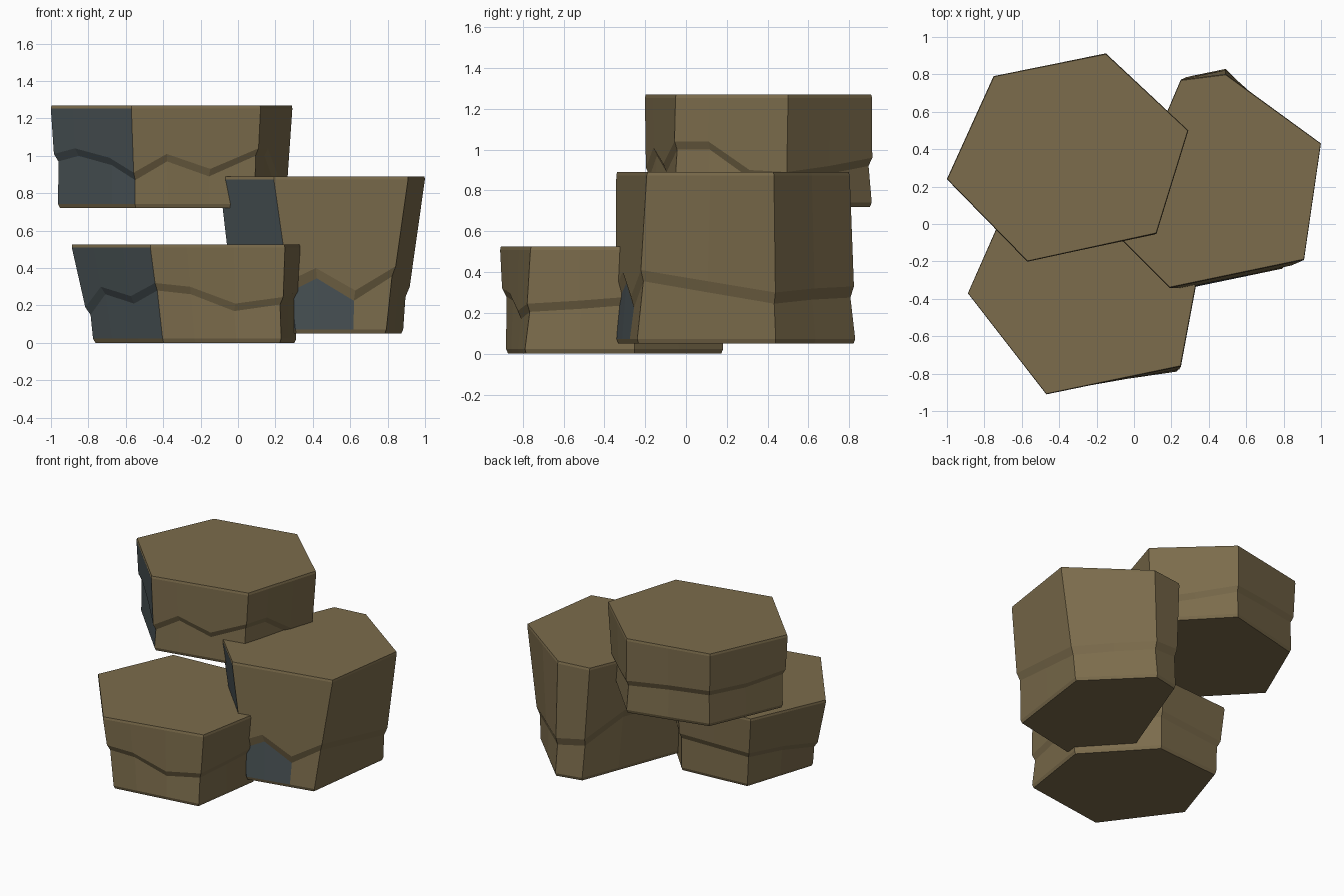
import bpy, bmesh
from mathutils import Vector

if "Cube" in bpy.data.objects:
    bpy.data.objects.remove(bpy.data.objects["Cube"])


def material(name, rgb):
    m = bpy.data.materials.new(name)
    m.diffuse_color = (*rgb, 1)
    m.use_nodes = True
    m.node_tree.nodes["Principled BSDF"].inputs["Base Color"].default_value = m.diffuse_color
    return m


BROWN = material("brown_stone", (0.20, 0.15, 0.072))
SLATE = material("blue_slate", (0.065, 0.083, 0.089))


def stone(name, z0, z1, top, bottom, ledge, thick, slate_cells=()):
    """Six-sided tapered block with a zigzag ledge running round it.
    Corners go counter-clockwise from the left; side 0 is slate.
    ledge: for each side, (fraction along side, ledge height)."""
    bm = bmesh.new()
    centre = sum((Vector(p) for p in bottom + top), Vector((0, 0))) / 12
    stations = [(e, f, z) for e, side in enumerate(ledge) for f, z in side]

    def ring(height, scale):
        out = []
        for e, f, zl in stations:
            z = height(zl)
            t = (z - z0) / (z1 - z0)
            n = (e + 1) % 6
            hi = Vector(top[e]).lerp(Vector(top[n]), f)
            lo = Vector(bottom[e]).lerp(Vector(bottom[n]), f)
            p = centre + (lo.lerp(hi, t) - centre) * scale
            out.append(bm.verts.new((p.x, p.y, z)))
        return out

    # worn bottom edge, lower wall, ledge, upper wall, worn top edge
    rings = [
        ring(lambda z: z0, 0.985),
        ring(lambda z: z0 + 0.022, 1.0),
        ring(lambda z: z - thick, 0.972),
        ring(lambda z: z, 1.005),
        ring(lambda z: z1 - 0.016, 1.003),
        ring(lambda z: z1, 0.995),
    ]
    count = len(stations)
    for r in range(5):
        for i in range(count):
            j = (i + 1) % count
            face = bm.faces.new((rings[r][i], rings[r][j],
                                 rings[r + 1][j], rings[r + 1][i]))
            slate_side = stations[i][0] == 0 and r in (1, 2, 3)
            slate_patch = r == 1 and i in slate_cells
            face.material_index = int(slate_side or slate_patch)
    bm.faces.new(rings[-1])
    bm.faces.new(list(reversed(rings[0])))

    mesh = bpy.data.meshes.new(name)
    bm.to_mesh(mesh)
    bm.free()
    mesh.materials.append(BROWN)
    mesh.materials.append(SLATE)
    obj = bpy.data.objects.new(name, mesh)
    bpy.context.collection.objects.link(obj)


# high block at the back left
stone("upper_stone", 0.72, 1.27,
      [(-1.0, .24), (-.57, -.20), (.12, -.05), (.29, .50), (-.15, .91), (-.75, .79)],
      [(-.96, .24), (-.55, -.19), (.09, -.06), (.25, .49), (-.15, .91), (-.73, .77)],
      [[(0, 1.01), (.27, 1.04), (.7, .99)],
       [(0, .91), (.27, 1.01), (.62, .93)],
       [(0, 1.04), (.3, 1.04), (.67, .90)],
       [(0, .89), (.5, .92)],
       [(0, .96), (.5, .98)],
       [(0, .99), (.5, .98)]], 0.04)

# middle block on the right, with a slate patch low on its front
stone("middle_stone", 0.05, 0.89,
      [(-.10, -.05), (.19, -.34), (.91, -.19), (1.0, .43), (.49, .80), (.25, .77)],
      [(0.0, 0.0), (.31, -.34), (.79, -.24), (.88, .44), (.49, .83), (.30, .79)],
      [[(0, .51), (.5, .42)],
       [(0, .33), (.27, .40), (.64, .28)],
       [(0, .41), (.5, .355)],
       [(0, .30), (.5, .32)],
       [(0, .33)],
       [(0, .36), (.35, .50)]], 0.055, slate_cells=(2, 3))

# low block at the front left
stone("lower_stone", 0.0, 0.525,
      [(-.89, -.37), (-.47, -.91), (.25, -.76), (.34, -.28), (-.08, .21), (-.65, .17)],
      [(-.77, -.38), (-.40, -.88), (.23, -.79), (.31, -.25), (-.09, .18), (-.60, .14)],
      [[(0, .19), (.27, .30), (.65, .25)],
       [(0, .32), (.27, .30), (.62, .21)],
       [(0, .245), (.5, .26)],
       [(0, .28), (.5, .30)],
       [(0, .28), (.5, .27)],
       [(0, .26), (.5, .24)]], 0.04)
